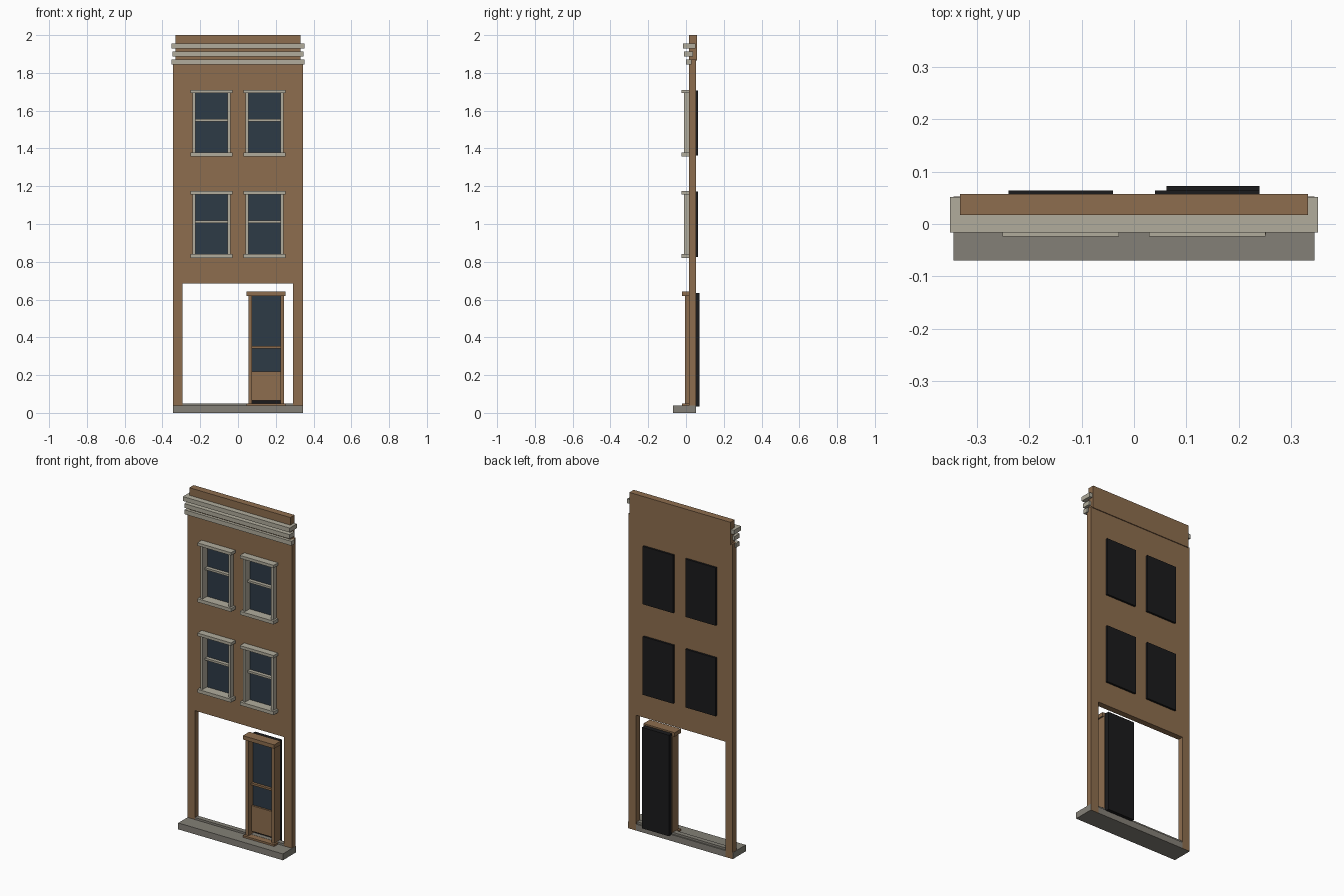
import bpy, bmesh

if "Cube" in bpy.data.objects:
    bpy.data.objects.remove(bpy.data.objects["Cube"])


def material(name, rgb):
    m = bpy.data.materials.new(name)
    m.diffuse_color = (*rgb, 1)
    m.use_nodes = True
    m.node_tree.nodes["Principled BSDF"].inputs["Base Color"].default_value = m.diffuse_color
    return m


BROWN = material("brown wall", (0.27, 0.155, 0.077))
STONE = material("pale stone", (0.44, 0.415, 0.335))
GREY = material("grey step", (0.23, 0.216, 0.184))
GLASS = material("dark blue glass", (0.027, 0.043, 0.062))
BLACK = material("black backing", (0.011, 0.011, 0.012))


def add_object(name, bm, mat):
    bmesh.ops.recalc_face_normals(bm, faces=bm.faces)
    me = bpy.data.meshes.new(name)
    bm.to_mesh(me)
    bm.free()
    me.materials.append(mat)
    ob = bpy.data.objects.new(name, me)
    bpy.context.collection.objects.link(ob)
    return ob


def box(name, x0, x1, y0, y1, z0, z1, mat):
    bm = bmesh.new()
    bmesh.ops.create_cube(bm, size=1)
    for v in bm.verts:
        v.co = ((x0 + x1) / 2 + v.co.x * (x1 - x0),
                (y0 + y1) / 2 + v.co.y * (y1 - y0),
                (z0 + z1) / 2 + v.co.z * (z1 - z0))
    return add_object(name, bm, mat)


FRONT, BACK = 0.017, 0.052

# Wall: a grid of cells with the shop and window openings left out, extruded back
openings = [(-0.295, 0.291, 0, 0.685)]
for c in (-0.14, 0.14):
    openings += [(c - 0.095, c + 0.095, 0.83, 1.165),
                 (c - 0.095, c + 0.095, 1.37, 1.70)]
xs = sorted({-0.343, 0.343, *[v for o in openings for v in o[:2]]})
zs = sorted({0, 1.87, *[v for o in openings for v in o[2:]]})
bm = bmesh.new()
grid = {(i, k): bm.verts.new((x, FRONT, z))
        for i, x in enumerate(xs) for k, z in enumerate(zs)}
for i in range(len(xs) - 1):
    for k in range(len(zs) - 1):
        cx, cz = (xs[i] + xs[i + 1]) / 2, (zs[k] + zs[k + 1]) / 2
        if not any(a < cx < b and c < cz < d for a, b, c, d in openings):
            bm.faces.new([grid[i, k], grid[i + 1, k],
                          grid[i + 1, k + 1], grid[i, k + 1]])
bmesh.ops.delete(bm, geom=[v for v in bm.verts if not v.link_faces], context='VERTS')
ext = bmesh.ops.extrude_face_region(bm, geom=bm.faces[:], use_keep_orig=True)
for v in ext["geom"]:
    if isinstance(v, bmesh.types.BMVert):
        v.co.y = BACK
add_object("facade_wall", bm, BROWN)
box("parapet", -0.332, 0.332, FRONT, 0.057, 1.865, 2.0, BROWN)

# Cornice bands, deeper towards the top
for n, (hw, y0, y1, z0, z1) in enumerate([(0.351, 0.0, 0.03, 1.844, 1.870),
                                          (0.346, -0.010, 0.037, 1.887, 1.912),
                                          (0.351, -0.016, 0.051, 1.929, 1.955)]):
    box(f"cornice_band_{n + 1}", -hw, hw, y0, y1, z0, z1, STONE)

# Front step and raised shop sill
box("front_step", -0.344, 0.344, -0.07, BACK, 0, 0.038, GREY)
box("shop_sill", -0.295, 0.291, FRONT, 0.045, 0.038, 0.05, GREY)


def window(tag, c, z0, z1):
    """Sash window with stone surround; z0 and z1 are the outer limits."""
    box(f"window_lintel_{tag}", c - 0.111, c + 0.111, -0.024, 0.03, z1 - 0.017, z1, STONE)
    box(f"window_sill_{tag}", c - 0.111, c + 0.111, -0.024, 0.03, z0, z0 + 0.02, STONE)
    for side, s in (("left", -1), ("right", 1)):
        a, b = sorted((c + s * 0.085, c + s * 0.1))
        box(f"window_jamb_{side}_{tag}", a, b, -0.011, 0.04, z0 + 0.02, z1 - 0.017, STONE)
    zm = (z0 + z1) / 2 + 0.015
    box(f"window_rail_{tag}", c - 0.085, c + 0.085, 0.012, 0.036, zm - 0.006, zm + 0.006, STONE)
    box(f"window_glass_{tag}", c - 0.09, c + 0.09, 0.033, 0.04, z0 + 0.015, z1 - 0.012, GLASS)
    box(f"window_backing_{tag}", c - 0.0995, c + 0.0995, 0.042, 0.064, z0 + 0.005, z1 - 0.003, BLACK)


for side, c in (("left", -0.14), ("right", 0.14)):
    window(f"lower_{side}", c, 0.82, 1.174)
    window(f"upper_{side}", c, 1.358, 1.71)

# Door: frame, glazing, lower panel and black backing
D = 0.149
box("door_lintel", D - 0.103, D + 0.103, -0.02, 0.04, 0.619, 0.642, BROWN)
box("door_threshold", D - 0.103, D + 0.103, -0.02, 0.04, 0.038, 0.049, BROWN)
for side, s in (("left", -1), ("right", 1)):
    a, b = sorted((D + s * 0.075, D + s * 0.094))
    box(f"door_jamb_{side}", a, b, -0.006, 0.046, 0.049, 0.619, BROWN)
box("door_panel", D - 0.075, D + 0.075, 0.022, 0.042, 0.066, 0.218, BROWN)
box("door_rail", D - 0.075, D + 0.075, 0.018, 0.042, 0.342, 0.354, BROWN)
box("door_glass", D - 0.075, D + 0.075, 0.033, 0.042, 0.218, 0.619, GLASS)
box("door_backing", D - 0.087, D + 0.09, 0.043, 0.072, 0.035, 0.635, BLACK)
